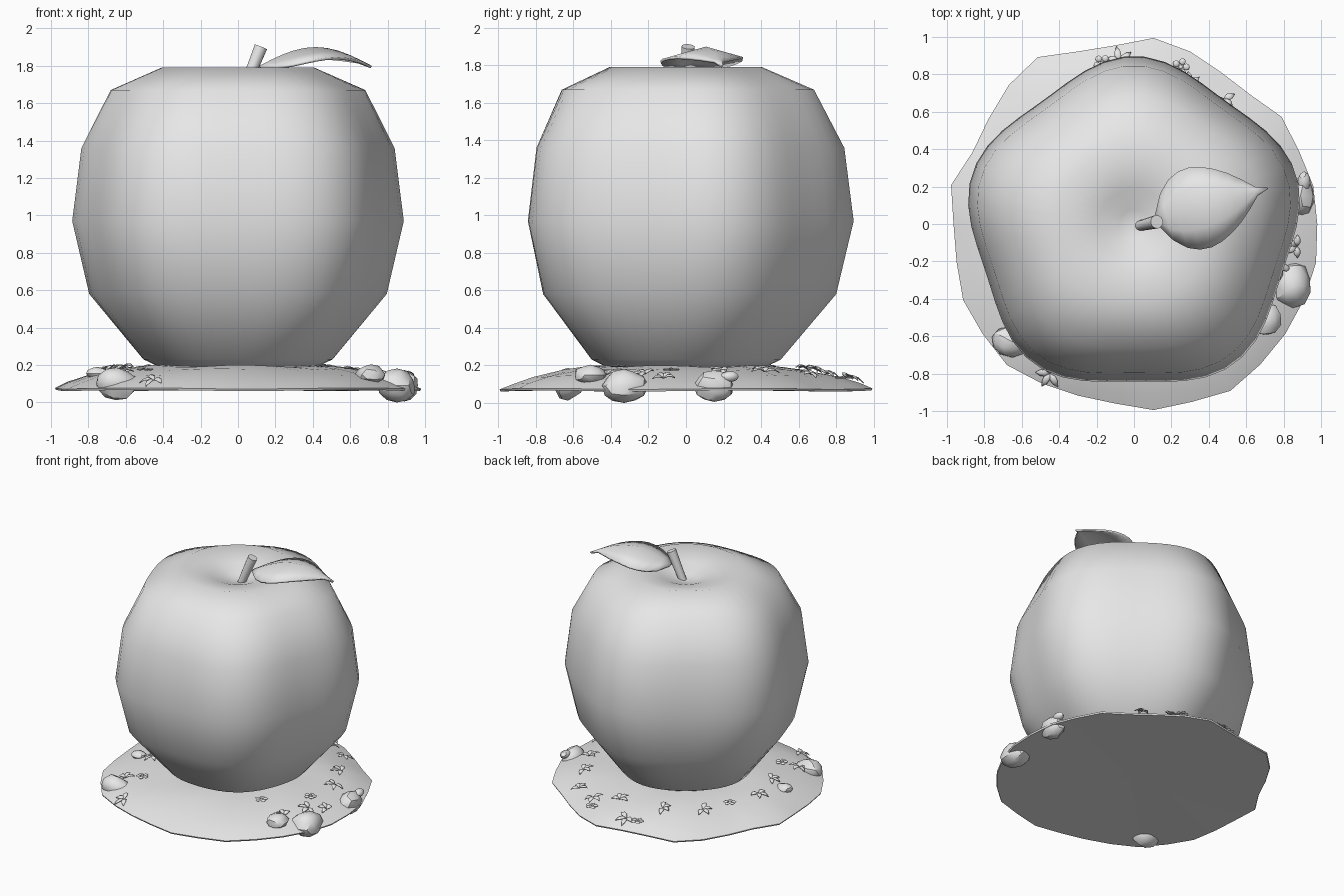
import bpy, bmesh, math, random
from math import sin, cos, pi, radians
from mathutils import Vector, Matrix, noise

random.seed(4)
cube = bpy.data.objects.get("Cube")
if cube:
    bpy.data.objects.remove(cube)

clay = bpy.data.materials.new("pale_grey")
clay.use_nodes = True
clay.diffuse_color = (0.8, 0.8, 0.8, 1)
clay.node_tree.nodes["Principled BSDF"].inputs["Base Color"].default_value = (0.8, 0.8, 0.8, 1)


def finish(name, bm, angle=40):
    """Turn a bmesh into a smooth shaded object."""
    bmesh.ops.recalc_face_normals(bm, faces=bm.faces)
    mesh = bpy.data.meshes.new(name)
    bm.to_mesh(mesh)
    bm.free()
    mesh.materials.append(clay)
    obj = bpy.data.objects.new(name, mesh)
    bpy.context.collection.objects.link(obj)
    bpy.ops.object.select_all(action='DESELECT')
    obj.select_set(True)
    bpy.context.view_layer.objects.active = obj
    bpy.ops.object.shade_smooth_by_angle(angle=radians(angle))
    return obj


def rings(bm, rows):
    """Bridge closed rings of points; the ends get a fan to their centre."""
    loops = [[bm.verts.new(p) for p in row] for row in rows]
    n = len(loops[0])
    for a, b in zip(loops, loops[1:]):
        for i in range(n):
            j = (i + 1) % n
            bm.faces.new((a[i], a[j], b[j], b[i]))
    return loops


def fan(bm, loop, z):
    mid = bm.verts.new((0, 0, z))
    for i in range(len(loop)):
        bm.faces.new((loop[i], loop[(i + 1) % len(loop)], mid))


# Fruit: five-lobed body with a dimpled top
profile = [(0.46, 0.18), (0.58, 0.23), (0.9, 0.58), (1, 0.97), (0.945, 1.36),
           (0.775, 1.67), (0.47, 1.79), (0.22, 1.745), (0.09, 1.70)]
SIDES = 50


def body_point(f, z, i):
    a = 2 * pi * i / SIDES
    r = f * (0.87 + 0.04 * min(1, f * f * 1.1) * cos(5 * (a - pi / 2)))
    return (r * cos(a), r * sin(a) - 0.012 * f, z)


bm = bmesh.new()
loops = rings(bm, [[body_point(f, z, i) for i in range(SIDES)] for f, z in profile])
fan(bm, loops[0], 0.16)
fan(bm, loops[-1], 1.685)
finish("fruit_body", bm, 80)

# Stem: leaning tapered cylinder
bm = bmesh.new()
start, end = Vector((0.03, -0.01, 1.67)), Vector((0.122, 0.012, 1.9))
axis = end - start
bmesh.ops.create_cone(bm, segments=12, cap_ends=True, radius1=0.028, radius2=0.036,
                      depth=axis.length,
                      matrix=Matrix.Translation((start + end) / 2) @
                      axis.to_track_quat('Z', 'Y').to_matrix().to_4x4())
finish("stem", bm)


# Big leaf: arched, folded along its midrib
def blade(bm, widths, place):
    """Build a leaf grid; place(u, d) maps length and side offset to a point."""
    steps = len(widths) - 1
    rows = [[bm.verts.new(place(k / steps, w * s)) for s in (-1, -0.5, 0, 0.5, 1)]
            for k, w in enumerate(widths)]
    for a, b in zip(rows, rows[1:]):
        for i in range(4):
            bm.faces.new((a[i], a[i + 1], b[i + 1], b[i]))


base, along = Vector((0.115, 0.02, 0)), Vector((0.6, 0.172, 0))
side = Vector((-along.y, along.x, 0)).normalized()


def leaf_point(u, d):
    p = base + along * u + side * d
    p.z = 1.8 + 0.1 * sin(pi * u) - 0.27 * abs(d)
    return p


bm = bmesh.new()
blade(bm, [0.02, 0.13, 0.19, 0.217, 0.222, 0.207, 0.178, 0.138, 0.085, 0.025, 0.004], leaf_point)
leaf = finish("leaf", bm)
leaf.modifiers.new("thickness", 'SOLIDIFY').thickness = 0.014

# Ground: irregular mound with a flat underside
rim = [.98, .98, .965, .975, .93, .935, .97, 1, .96, .97, 1.03, 1, .96, .945, 1, .965, .97, 1,
       1, 1.015, .985, .965, .965, 1, 1, 1.03, 1.01, 1, .995, .995]
levels = [(0.25, 0.195), (0.5, 0.195), (0.66, 0.175), (0.82, 0.142), (0.93, 0.105), (1, 0.075)]


def ground_z(r):
    for (r0, z0), (r1, z1) in zip(levels, levels[1:]):
        if r <= r1:
            return z0 + (z1 - z0) * max(0, r - r0) / (r1 - r0)
    return levels[-1][1]


def ground_ring(f, z, wave):
    pts = []
    for i, r in enumerate(rim):
        a = 2 * pi * i / len(rim)
        pts.append((f * r * cos(a), f * r * sin(a), z + wave * sin(5 * a + 6 * f)))
    return pts


bm = bmesh.new()
rows = [ground_ring(f, z, 0.006 if f < 1 else 0.003) for f, z in levels]
rows += [ground_ring(0.995, 0.064, 0.003), ground_ring(0.6, 0.07, 0)]
loops = rings(bm, rows)
fan(bm, loops[0], 0.195)
fan(bm, loops[-1], 0.072)
finish("ground", bm, 50)

# Stones: lumpy, some poke out beneath the ground
stones = [(0.85, -0.33, 0.09, 0.105, 0.12, 0.09), (0.71, -0.51, 0.15, 0.08, 0.09, 0.05),
          (0.89, 0.15, 0.09, 0.075, 0.11, 0.085), (-0.65, -0.63, 0.1, 0.115, 0.085, 0.085),
          (-0.75, -0.18, 0.155, 0.06, 0.05, 0.035), (0.91, 0.23, 0.14, 0.035, 0.05, 0.03)]
for n, (x, y, z, sx, sy, sz) in enumerate(stones):
    bm = bmesh.new()
    bmesh.ops.create_icosphere(bm, subdivisions=2, radius=1)
    for v in bm.verts:
        k = 1 + 0.18 * noise.noise(v.co * 1.3 + Vector((n * 7, 0, 0)))
        v.co = Vector((x + v.co.x * sx * k, y + v.co.y * sy * k, z + v.co.z * sz * k))
    finish(f"stone_{n + 1}", bm, 30)

# Flowers: five flat petals round a button
flowers = [(0.25, 0.84), (-0.17, 0.86), (0.46, -0.36), (0.7, -0.08), (-0.6, 0.3), (-0.5, -0.5)]
for n, (x, y) in enumerate(flowers):
    bm = bmesh.new()
    z = ground_z(math.hypot(x, y)) + 0.012
    for k in range(6):
        a = 2 * pi * k / 5 + n
        off = 0.03 if k < 5 else 0
        spot = Matrix.Translation((x + off * cos(a), y + off * sin(a), z + (0 if off else 0.006)))
        bmesh.ops.create_uvsphere(bm, u_segments=8, v_segments=4, radius=0.018 if off else 0.012,
                                  matrix=spot @ Matrix.Diagonal((1, 1, 0.35, 1)))
    finish(f"flower_{n + 1}", bm)

# Sprigs: fans of small pointed leaves lying on the ground
sprigs = [(0.87, -0.12), (0.78, -0.22), (0.48, 0.67), (-0.08, 0.87), (-0.45, -0.8), (-0.62, -0.55),
          (0.72, 0.2), (0.62, 0.42), (0.1, 0.7), (-0.25, 0.65), (-0.5, 0.5), (-0.68, 0.05),
          (-0.62, -0.2), (0.3, 0.75), (0.7, -0.42)]
for n, (x, y) in enumerate(sprigs):
    bm = bmesh.new()
    turn = random.uniform(0, 2 * pi)
    for k in range(4):
        a = turn + k * 1.1
        size = random.uniform(0.06, 0.085)

        def sprig_point(u, d):
            px = x + size * u * cos(a) - d * sin(a)
            py = y + size * u * sin(a) + d * cos(a)
            lift = 0.012 + 0.02 * sin(pi * u) - 0.3 * abs(d)
            return (px, py, ground_z(math.hypot(px, py)) + lift)

        blade(bm, [0.003, 0.018, 0.016, 0.001], sprig_point)
    sprig = finish(f"sprig_{n + 1}", bm)
    sprig.modifiers.new("thickness", 'SOLIDIFY').thickness = 0.004
